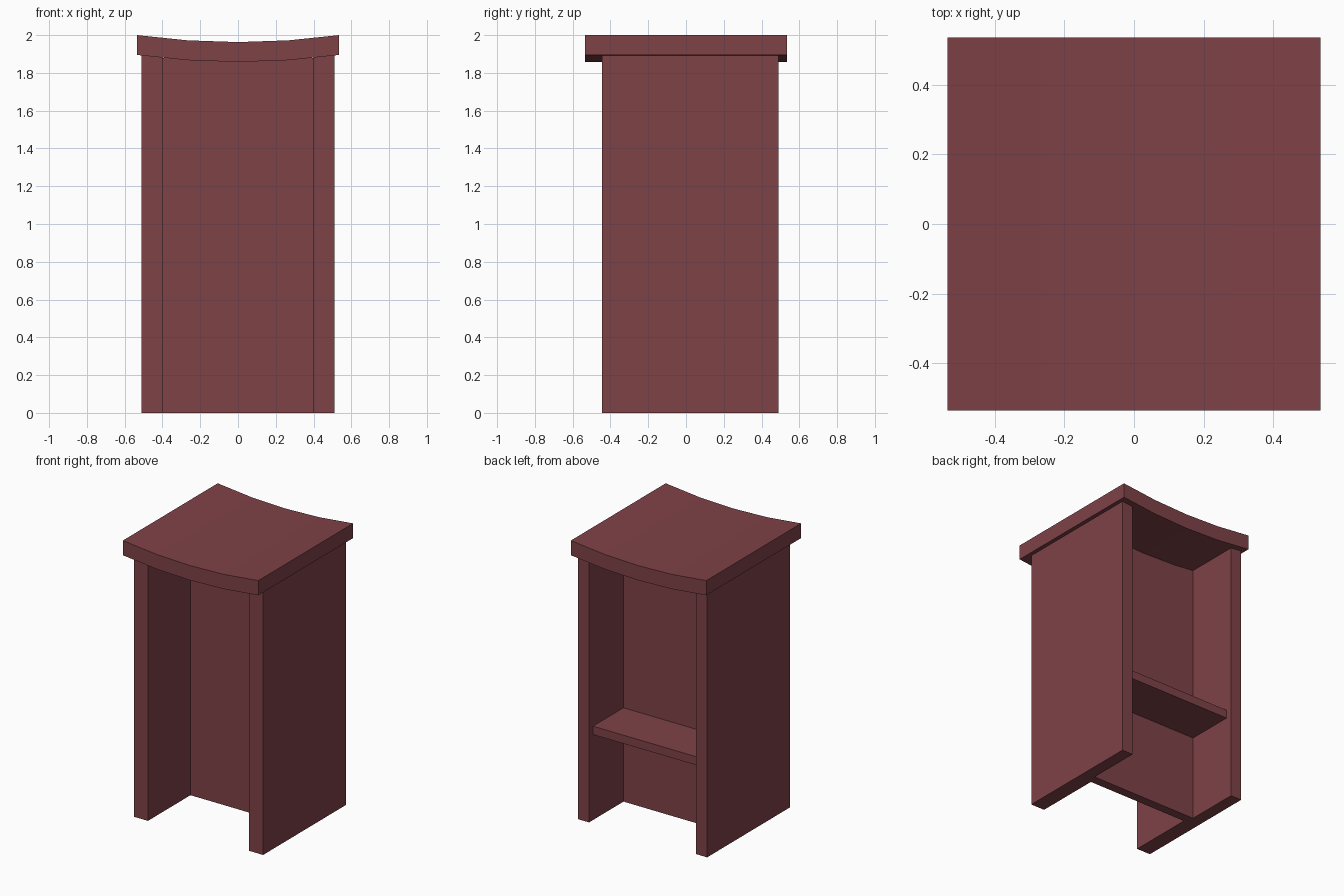
import bpy

if "Cube" in bpy.data.objects:
    bpy.data.objects.remove(bpy.data.objects["Cube"])

mat = bpy.data.materials.new("dark red wood")
mat.diffuse_color = (0.21, 0.054, 0.062, 1)
mat.use_nodes = True
mat.node_tree.nodes["Principled BSDF"].inputs["Base Color"].default_value = mat.diffuse_color


def prism(name, outline, lo, hi, axis):
    """Extrude a counter-clockwise outline (x,y along z, or x,z along y)."""
    n = len(outline)
    place = (lambda a, b, t: (a, b, t)) if axis == "z" else (lambda a, b, t: (a, -t, b))
    verts = [place(a, b, t) for t in (lo, hi) for a, b in outline]
    faces = [tuple(reversed(range(n))), tuple(range(n, 2 * n))]
    faces += [(i, (i + 1) % n, (i + 1) % n + n, i + n) for i in range(n)]
    mesh = bpy.data.meshes.new(name)
    mesh.from_pydata(verts, [], faces)
    mesh.materials.append(mat)
    obj = bpy.data.objects.new(name, mesh)
    bpy.context.collection.objects.link(obj)
    return obj


def box(name, x0, x1, y0, y1, z0, z1):
    return prism(name, [(x0, y0), (x1, y0), (x1, y1), (x0, y1)], z0, z1, "z")


# dished seat
half, sag, thick = 0.535, 0.037, 0.105
xs = [half * i / 2 for i in range(-2, 3)]
top = [(x, 2.0 - sag * (1 - (x / half) ** 2)) for x in xs]
bottom = [(x, z - thick) for x, z in top]
prism("seat", bottom + top[::-1], -half, half, "y")

# side boards: thicker in front of the middle panel, thinner behind it
side = [(0.40, -0.445), (0.51, -0.445), (0.51, 0.49),
        (0.423, 0.49), (0.423, 0.10), (0.40, 0.10)]
prism("right_side", side, 0, 1.892, "z")
prism("left_side", [(-x, y) for x, y in reversed(side)], 0, 1.892, "z")

# middle panel and the footrest behind it
box("middle_panel", -0.41, 0.41, 0.035, 0.101, 0, 1.88)
box("footrest", -0.43, 0.43, 0.09, 0.445, 0.61, 0.67)
